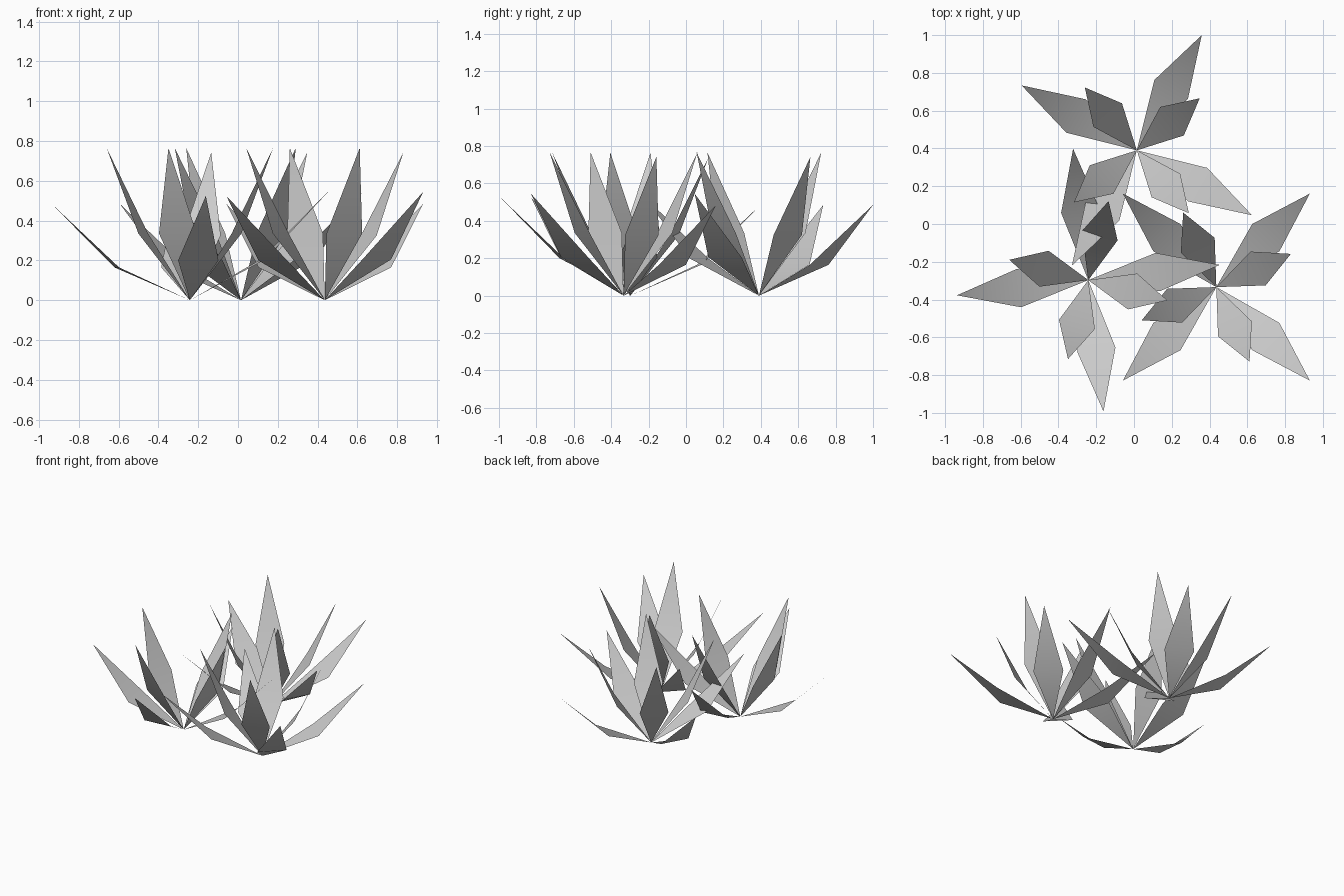
import bpy
from math import sin, cos, radians

if "Cube" in bpy.data.objects:
    bpy.data.objects.remove(bpy.data.objects["Cube"])


def leaf(verts, faces, ang, mid_r, mid_z, tip_r, tip_z, half_w):
    # diamond blade folded across its widest line
    c, s = cos(radians(ang)), sin(radians(ang))
    n = len(verts)
    for r, w, z in ((0, 0, 0), (mid_r, -half_w, mid_z),
                    (tip_r, 0, tip_z), (mid_r, half_w, mid_z)):
        verts.append((r * c - w * s, r * s + w * c, z))
    faces += [(n, n + 1, n + 3), (n + 1, n + 2, n + 3)]


def rosette(name, x, y, turn):
    verts, faces = [], []
    # spreading outer leaves: slightly different lift per leaf
    outer = ((45, .165, .485), (135, .165, .485), (225, .20, .525), (315, .205, .545))
    for ang, mid_z, tip_z in outer:
        leaf(verts, faces, ang, .37, mid_z, .70, tip_z, .102)
    # upright inner leaves
    inner = ((24, .325, .742), (114, .335, .765), (204, .335, .765), (294, .335, .765))
    for ang, mid_z, tip_z in inner:
        leaf(verts, faces, ang, .242, mid_z, .432, tip_z, .098)
    me = bpy.data.meshes.new(name)
    me.from_pydata(verts, [], faces)
    for p in me.polygons:
        p.use_smooth = True
    ob = bpy.data.objects.new(name, me)
    ob.location = (x, y, 0)
    ob.rotation_euler.z = radians(turn)
    bpy.context.collection.objects.link(ob)


# three leaf clumps, same plant turned differently
rosette("leaf_clump_back", .015, .39, 15.6)
rosette("leaf_clump_left", -.242, -.297, 51.6)
rosette("leaf_clump_right", .436, -.334, 0)
